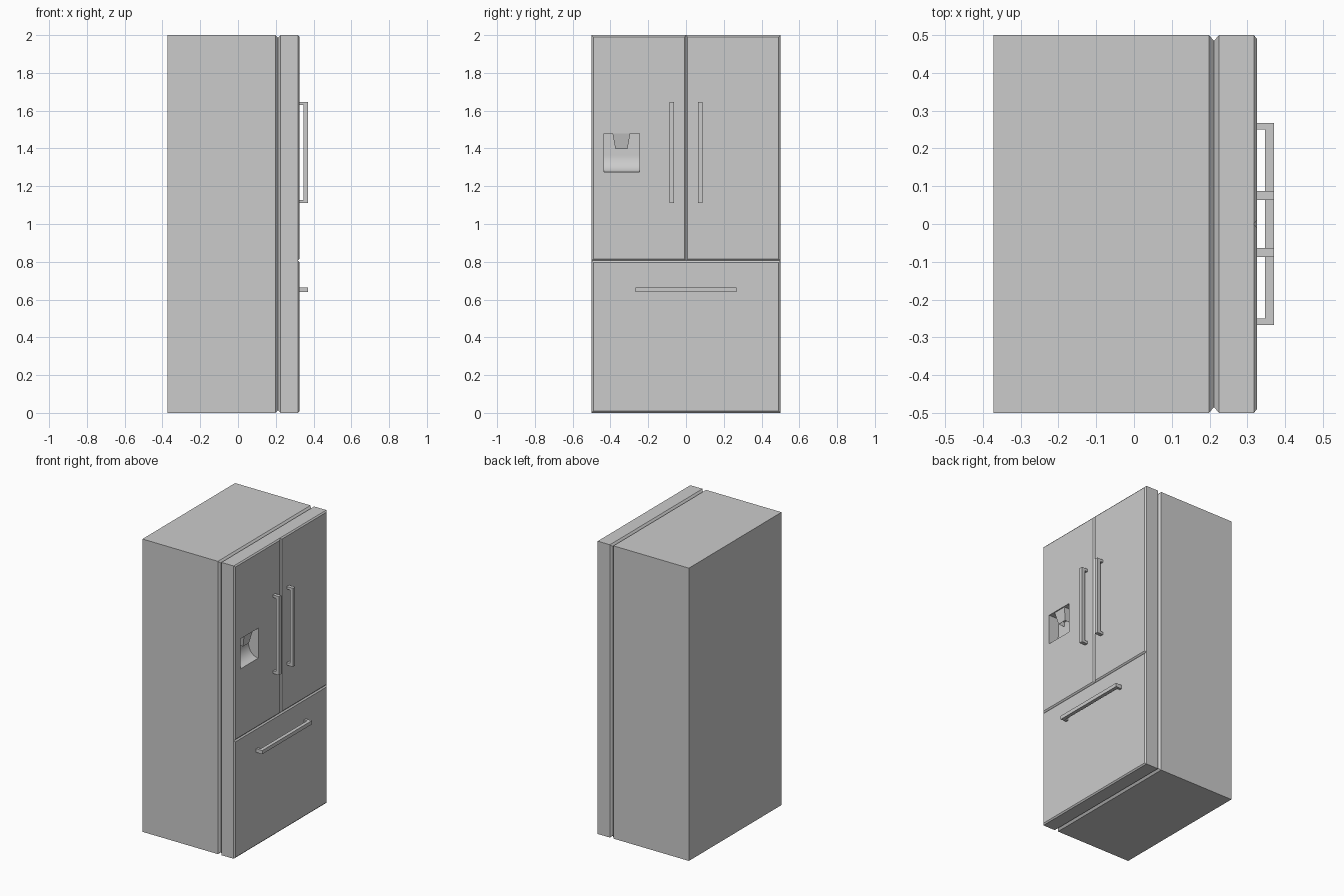
import bpy, bmesh, math

if "Cube" in bpy.data.objects:
    bpy.data.objects.remove(bpy.data.objects["Cube"])


def finish(name, bm):
    bmesh.ops.recalc_face_normals(bm, faces=bm.faces)
    me = bpy.data.meshes.new(name)
    bm.to_mesh(me)
    bm.free()
    ob = bpy.data.objects.new(name, me)
    bpy.context.collection.objects.link(ob)
    return ob


def loft_x(name, y0, y1, z0, z1, sections):
    """Rectangle swept along x; sections are (x, inset)."""
    bm = bmesh.new()
    rings = []
    for x, i in sections:
        pts = [(y0 + i, z0 + i), (y1 - i, z0 + i), (y1 - i, z1 - i), (y0 + i, z1 - i)]
        rings.append([bm.verts.new((x, y, z)) for y, z in pts])
    bm.faces.new(rings[0])
    bm.faces.new(rings[-1])
    for a, b in zip(rings, rings[1:]):
        for k in range(4):
            bm.faces.new((a[k], a[(k + 1) % 4], b[(k + 1) % 4], b[k]))
    return finish(name, bm)


def extrude_profile(name, pts, offset):
    """Flat polygon extruded by an offset vector."""
    bm = bmesh.new()
    face = bm.faces.new([bm.verts.new(p) for p in pts])
    ext = bmesh.ops.extrude_face_region(bm, geom=[face])
    bmesh.ops.translate(bm, vec=offset, verts=[g for g in ext["geom"] if isinstance(g, bmesh.types.BMVert)])
    return finish(name, bm)


# Cabinet with the V-shaped gasket groove behind the doors
loft_x("cabinet", -0.5, 0.5, 0, 2, [(-0.372, 0), (0.198, 0), (0.212, 0.015), (0.225, 0)])

# Two upper doors and the freezer drawer, chamfered at the front
SPLIT = 0.806
slab = [(0.225, 0), (0.317, 0), (0.325, 0.009)]
left_door = loft_x("left_door", -0.5, 0, SPLIT, 2, slab)
loft_x("right_door", 0, 0.5, SPLIT, 2, slab)
loft_x("freezer_drawer", -0.5, 0.5, 0, SPLIT, slab)

# Dispenser recess with a curved floor
BACK, FRONT, Y0, Y1 = 0.25, 0.325, -0.435, -0.245
arc = []
for k in range(13):
    a = math.pi / 2 * k / 12
    arc.append((FRONT - (FRONT - BACK) * math.cos(a), Y0, 1.365 - 0.09 * math.sin(a)))
profile = [(0.36, Y0, 1.48), (BACK, Y0, 1.48)] + arc + [(0.36, Y0, 1.275)]
cutter = extrude_profile("recess_cutter", profile, (0, Y1 - Y0, 0))
mod = left_door.modifiers.new("recess", "BOOLEAN")
mod.operation = "DIFFERENCE"
mod.solver = "EXACT"
mod.object = cutter
bpy.context.view_layer.objects.active = left_door
left_door.select_set(True)
bpy.ops.object.modifier_apply(modifier="recess")
bpy.data.objects.remove(cutter)
bpy.ops.object.shade_smooth_by_angle(angle=math.radians(20))

# Tapered spout with a hollow underside
bm = bmesh.new()
rings = []
for z, half, xf in ((1.48, 0.047, 0.318), (1.397, 0.032, 0.300)):
    c = -0.342
    rings.append([bm.verts.new(p) for p in
                  ((BACK, c - half, z), (xf, c - half, z), (xf, c + half, z), (BACK, c + half, z))])
top, low = rings
bm.faces.new(top)
under = bm.faces.new(low)
for k in range(4):
    bm.faces.new((top[k], top[(k + 1) % 4], low[(k + 1) % 4], low[k]))
bmesh.ops.recalc_face_normals(bm, faces=bm.faces)
bmesh.ops.inset_region(bm, faces=[under], thickness=0.005)
bmesh.ops.translate(bm, vec=(0, 0, 0.03), verts=under.verts)
finish("dispenser_spout", bm)


# Bar handles: U profiles extruded to a square section
def handle(name, lo, hi, side, vertical):
    t, x0, x1, x2 = 0.018, 0.324, 0.347, 0.371
    u = [(x0, lo), (x2, lo), (x2, hi), (x0, hi), (x0, hi - t), (x1, hi - t), (x1, lo + t), (x0, lo + t)]
    if vertical:
        pts, off = [(x, side, v) for x, v in u], (0, 0.024, 0)
    else:
        pts, off = [(x, v, side) for x, v in u], (0, 0, 0.025)
    extrude_profile(name, pts, off)


handle("left_door_handle", 1.11, 1.647, -0.087, True)
handle("right_door_handle", 1.11, 1.647, 0.063, True)
handle("drawer_handle", -0.268, 0.268, 0.64, False)
